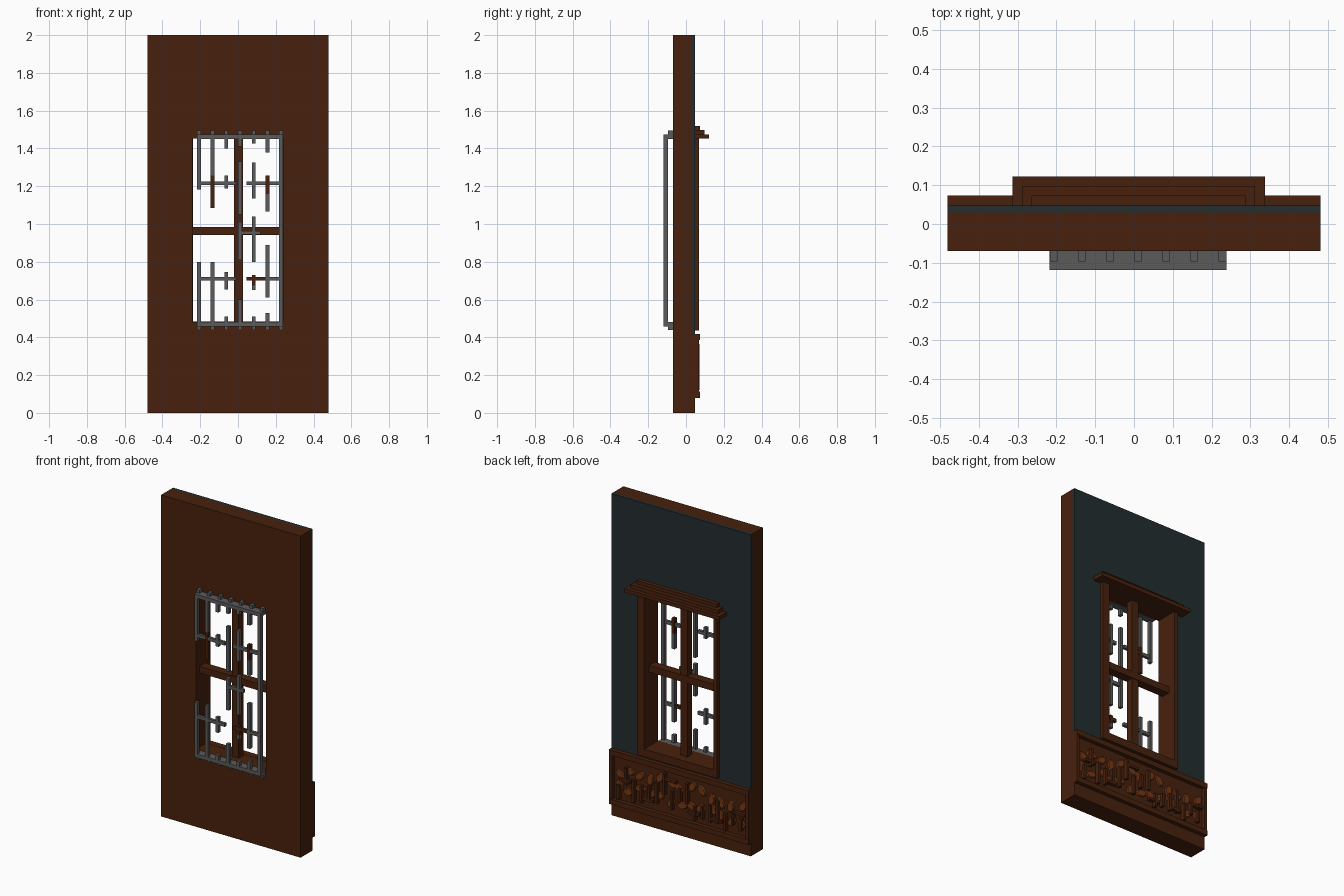
import bpy, bmesh, math, random
from mathutils import Matrix, Vector

cube = bpy.data.objects.get("Cube")
if cube:
    bpy.data.objects.remove(cube, do_unlink=True)


def material(name, rgb):
    m = bpy.data.materials.new(name)
    m.use_nodes = True
    m.diffuse_color = (*rgb, 1)
    m.node_tree.nodes["Principled BSDF"].inputs["Base Color"].default_value = (*rgb, 1)
    return m


BROWN = material("dark brown wood", (0.064, 0.0155, 0.004))
TEAL = material("dark teal plaster", (0.017, 0.027, 0.028))
GREY = material("iron grey", (0.105, 0.105, 0.105))
COPPER = material("copper brown", (0.18, 0.04, 0.007))


def finish(name, bm, mat):
    me = bpy.data.meshes.new(name)
    bm.to_mesh(me)
    bm.free()
    me.materials.append(mat)
    ob = bpy.data.objects.new(name, me)
    bpy.context.collection.objects.link(ob)
    return ob


def boxes(name, mat, items):
    """One object from boxes given as (x0, x1, y0, y1, z0, z1)."""
    bm = bmesh.new()
    for x0, x1, y0, y1, z0, z1 in items:
        mid = Vector((x0 + x1, y0 + y1, z0 + z1)) / 2
        size = Matrix.Diagonal((x1 - x0, y1 - y0, z1 - z0, 1))
        bmesh.ops.create_cube(bm, size=1, matrix=Matrix.Translation(mid) @ size)
    return finish(name, bm, mat)


def holed_slab(name, mat, y0, y1, z0, z1, hole):
    """Upright slab with a rectangular opening, extruded along y."""
    hx, hz0, hz1 = hole
    xs, zs = (-0.48, -hx, hx, 0.48), (z0, hz0, hz1, z1)
    bm = bmesh.new()
    v = [[bm.verts.new((x, y0, z)) for z in zs] for x in xs]
    for i in range(3):
        for j in range(3):
            if (i, j) != (1, 1):
                bm.faces.new((v[i][j], v[i + 1][j], v[i + 1][j + 1], v[i][j + 1]))
    ext = bmesh.ops.extrude_face_region(bm, geom=bm.faces[:], use_keep_orig=True)
    moved = [g for g in ext["geom"] if isinstance(g, bmesh.types.BMVert)]
    bmesh.ops.translate(bm, vec=(0, y1 - y0, 0), verts=moved)
    bmesh.ops.recalc_face_normals(bm, faces=bm.faces[:])
    return finish(name, bm, mat)


# Wall: wooden outside, plaster inside, plinth below the plaster
opening = (0.24, 0.482, 1.453)
holed_slab("wooden_wall", BROWN, -0.07, 0.03, 0, 2, opening)
holed_slab("plaster_lining", TEAL, 0.03, 0.048, 0.42, 2, opening)
boxes("plinth", BROWN, [(-0.48, 0.48, 0.03, 0.048, 0, 0.42)])

# Window casing, mullions and stepped cornice
boxes("window_casing", BROWN, [
    (-0.264, -0.239, 0.028, 0.07, 0.435, 1.453),
    (0.239, 0.288, 0.028, 0.07, 0.435, 1.453),
    (-0.239, 0.239, 0.028, 0.07, 0.435, 0.483)])
boxes("window_mullions", BROWN, [
    (-0.021, 0.026, -0.03, 0.015, 0.482, 1.453),
    (-0.24, 0.24, -0.035, 0.02, 0.943, 0.985)])
boxes("window_cornice", BROWN, [
    (-0.313, 0.337, 0.04, 0.122, 1.452, 1.475),
    (-0.288, 0.312, 0.04, 0.098, 1.475, 1.498),
    (-0.264, 0.288, 0.04, 0.073, 1.498, 1.52)])

# Iron grille: end rails, studs and broken bars
Y0, Y1 = -0.118, -0.096
columns = [-0.207 + 0.0725 * i for i in range(7)]
boxes("grille_end_rails", GREY, [(-0.218, 0.239, Y0, -0.07, z, z + 0.023) for z in (0.458, 1.45)])
boxes("grille_studs", GREY, [(x - 0.01, x + 0.01, -0.096, -0.07, z, z + 0.022)
                             for x in columns for z in (0.438, 1.472)])
spans = [
    [(0.48, 0.80), (1.182, 1.452)],
    [(0.48, 0.80), (1.256, 1.452)],
    [(0.48, 0.51), (0.652, 0.747), (1.187, 1.256), (1.40, 1.452)],
    [(0.48, 0.60), (0.81, 1.01), (1.05, 1.33), (1.41, 1.452)],
    [(0.48, 0.51), (0.65, 0.675), (0.80, 1.04), (1.134, 1.325), (1.425, 1.452)],
    [(0.48, 0.53), (0.61, 0.89), (1.065, 1.16), (1.378, 1.452)],
    [(0.48, 1.452)]]
boxes("grille_bars", GREY, [(x - 0.01, x + 0.01, Y0, Y1, a, b)
                            for x, col in zip(columns, spans) for a, b in col])
boxes("grille_crossbars", GREY, [
    (x0, x1, Y0 + 0.002, Y1 - 0.002, z - 0.01, z + 0.01) for x0, x1, z in (
        (-0.207, -0.01, 1.216), (0.045, 0.228, 1.216), (-0.207, -0.01, 0.71),
        (0.146, 0.228, 0.71), (0.005, 0.118, 0.954))])
boxes("grille_rusted_bars", BROWN, [
    (-0.1445, -0.1245, Y0, Y1, 1.086, 1.256),
    (0.1455, 0.1655, Y0, Y1, 1.16, 1.256),
    (0.073, 0.093, Y0, Y1, 0.675, 0.73),
    (0.045, 0.146, Y0 + 0.002, Y1 - 0.002, 0.70, 0.72)])

# Wainscot: rails, end posts, broken balusters
boxes("wainscot_rails", BROWN, [
    (-0.48, 0.48, 0.045, 0.073, 0.385, 0.418),
    (-0.48, 0.48, 0.045, 0.073, 0.08, 0.112)])
boxes("wainscot_end_posts", BROWN, [
    (s * 0.47 - 0.01, s * 0.47 + 0.01, 0.045, 0.07, 0.11, 0.39) for s in (-1, 1)])
rng = random.Random(4)
slats = []
for i in range(17):
    x = -0.42 + 0.0525 * i
    a = rng.uniform(0.12, 0.24)
    slats.append((x - 0.008, x + 0.008, 0.045, 0.072, a, a + rng.uniform(0.07, 0.14)))
    if i % 3 == 0:
        z = rng.choice((0.17, 0.25, 0.33))
        slats.append((x - 0.03, x + 0.045, 0.045, 0.069, z - 0.008, z + 0.008))
boxes("wainscot_slats", BROWN, slats)

# Copper relief of leaf-like plates behind the slats
bm = bmesh.new()
for i in range(13):
    for z in (0.20, 0.30):
        x = -0.42 + 0.07 * i + rng.uniform(-0.012, 0.012)
        place = Matrix.Translation((x, 0.05, z + rng.uniform(-0.03, 0.03)))
        turn = Matrix.Rotation(rng.uniform(0, math.pi), 4, "Y") @ Matrix.Diagonal((1.25, 1, 0.75, 1))
        bmesh.ops.create_cone(bm, cap_ends=True, segments=8, radius1=0.034, radius2=0.026, depth=0.012,
                              matrix=place @ turn @ Matrix.Rotation(-math.pi / 2, 4, "X"))
finish("wainscot_relief", bm, COPPER)
